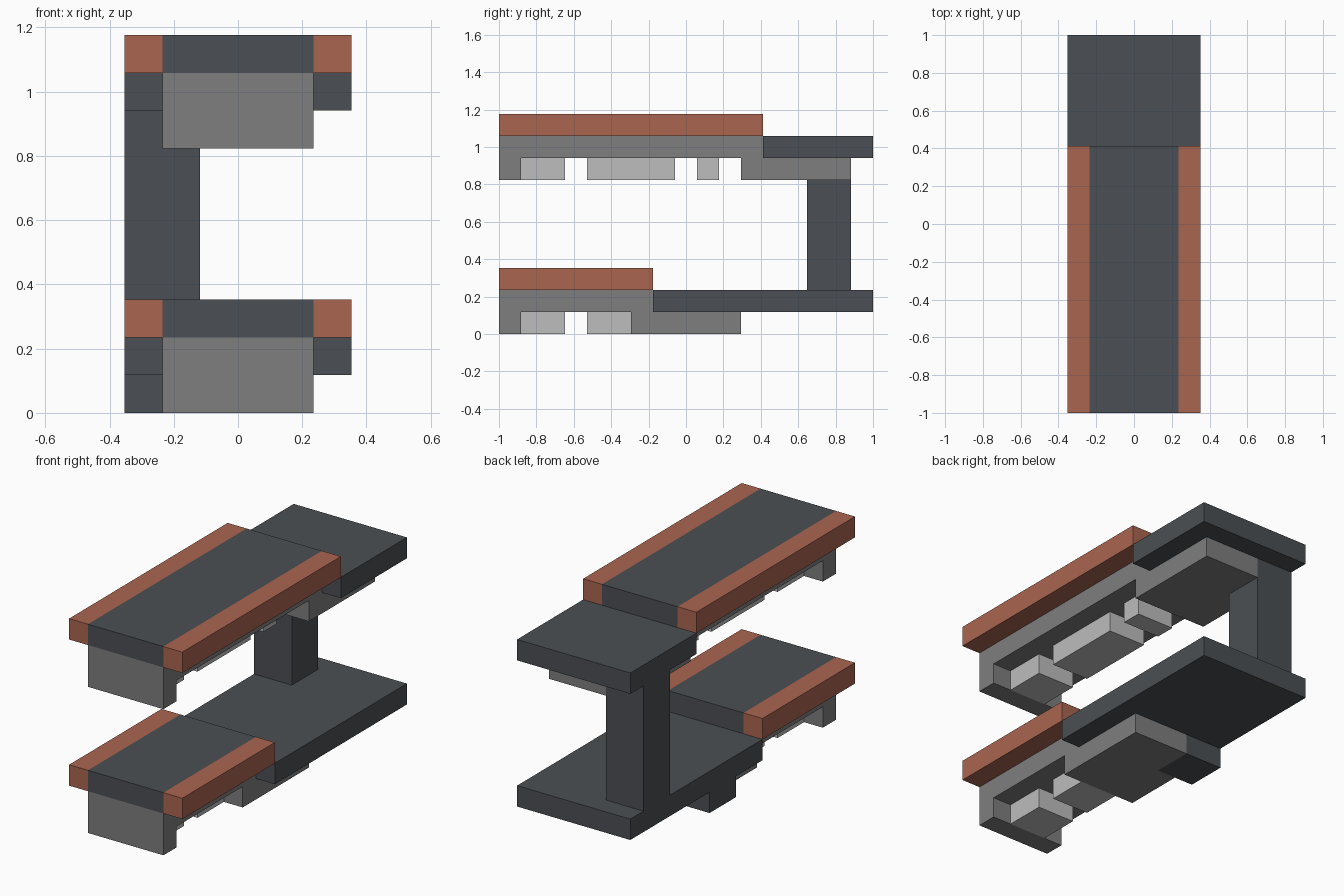
import bpy
import bmesh
from mathutils import Vector

if "Cube" in bpy.data.objects:
    bpy.data.objects.remove(bpy.data.objects["Cube"], do_unlink=True)

U = 2 / 17  # one grid module; the model is 17 modules long


def make_material(name, rgb):
    mat = bpy.data.materials.new(name)
    mat.use_nodes = True
    colour = (*rgb, 1)
    mat.diffuse_color = colour
    mat.node_tree.nodes["Principled BSDF"].inputs["Base Color"].default_value = colour
    return mat


SLATE = make_material("slate grey", (0.07, 0.078, 0.087))
RUST = make_material("rust orange", (0.40, 0.13, 0.08))
GREY = make_material("mid grey", (0.21, 0.21, 0.21))
PALE = make_material("pale grey", (0.51, 0.51, 0.51))


def box(name, mat, x, y, z):
    """Box from (low, high) spans given in modules."""
    low, high = (Vector(p) * U for p in zip(x, y, z))
    bm = bmesh.new()
    bmesh.ops.create_cube(bm, size=1)
    for v in bm.verts:
        v.co = [(a + b) / 2 + c * (b - a) for a, b, c in zip(low, high, v.co)]
    mesh = bpy.data.meshes.new(name)
    bm.to_mesh(mesh)
    bm.free()
    mesh.materials.append(mat)
    obj = bpy.data.objects.new(name, mesh)
    bpy.context.collection.objects.link(obj)
    return obj


FRONT, BACK = -8.5, 8.5


def tier(name, base, deck_end, bearer, post, pads):
    """One level: deck with edge strips, rear slab, frame and underside blocks."""
    low, mid, top = (base, base + 1), (base + 1, base + 2), (base + 2, base + 3)
    deck = (FRONT, deck_end)
    # Raised deck and its coloured edges
    box(name + "_deck", SLATE, (-2, 2), deck, top)
    for side, x in (("right", (-3, -2)), ("left", (2, 3))):
        box(f"{name}_{side}_edge_strip", RUST, x, deck, top)
    # Rear slab and the frame below the deck
    box(name + "_rear_slab", SLATE, (-3, 3), (deck_end, BACK), mid)
    box(name + "_frame", GREY, (-2, 2), deck, mid)
    box(name + "_front_block", GREY, (-2, 2), (FRONT, FRONT + 1), low)
    # Bearer under the slab, notched around the post
    box(name + "_bearer", GREY, (-2, 2), (bearer, post), low)
    box(name + "_bearer_side", GREY, (-1, 2), (post, post + 2), low)
    # Narrow pale blocks along the centre
    for i, span in enumerate(pads, 1):
        box(f"{name}_pad_{i}", PALE, (-1, 1), span, low)


LOWER_POST, UPPER_POST = 0.5, 5.5
tier("lower", 0, -1.5, -2.5, LOWER_POST, [(-7.5, -5.5), (-4.5, -2.5)])
tier("upper", 7, 3.5, 2.5, UPPER_POST, [(-7.5, -5.5), (-4.5, -0.5), (0.5, 1.5)])

# Foot under the lower slab and the pillar joining both tiers
box("lower_foot", SLATE, (-3, -1), (LOWER_POST, LOWER_POST + 2), (0, 1))
box("pillar", SLATE, (-3, -1), (UPPER_POST, UPPER_POST + 2), (2, 8))
